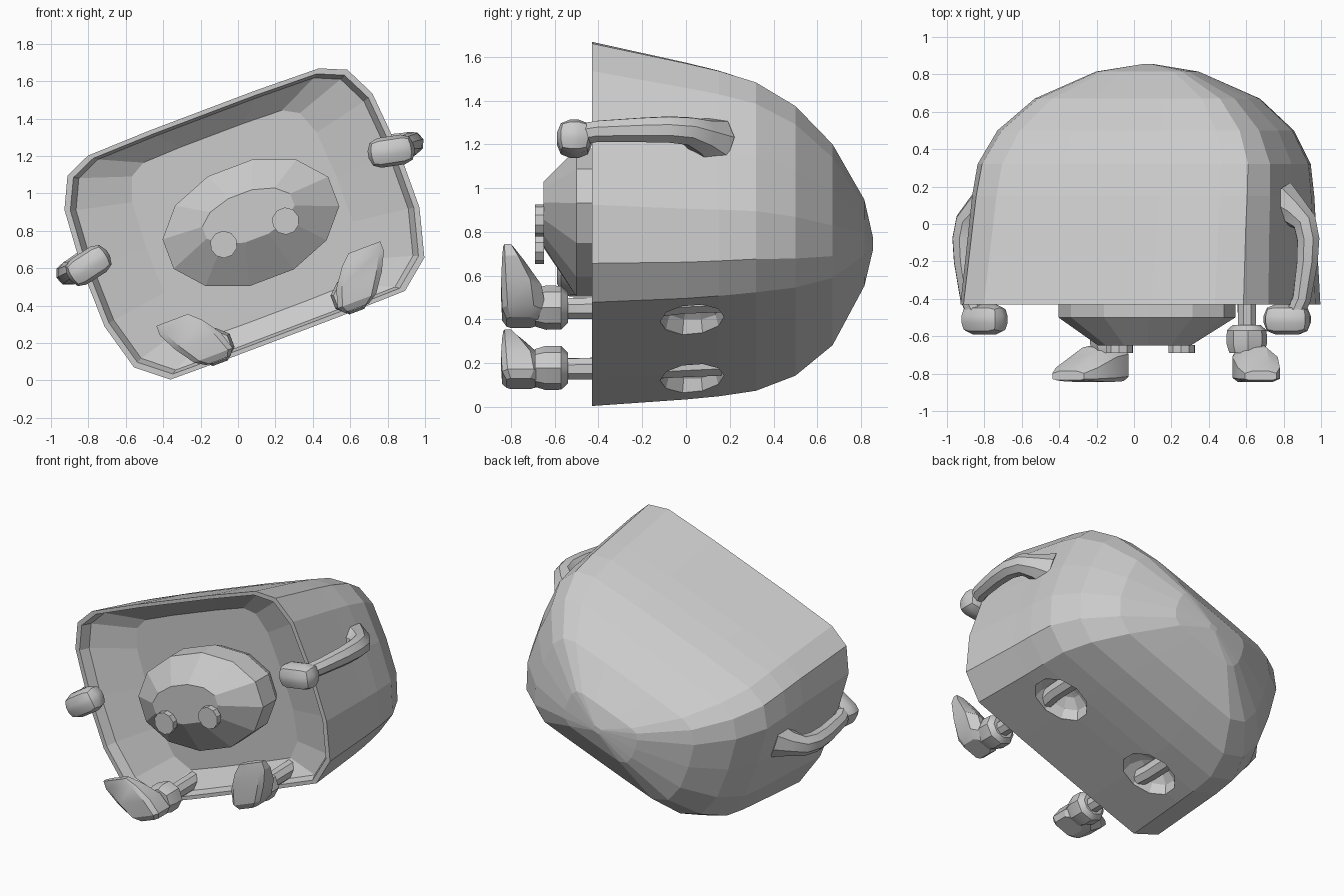
import bpy, bmesh, math
from mathutils import Matrix, Vector

if "Cube" in bpy.data.objects:
    bpy.data.objects.remove(bpy.data.objects["Cube"])

# Everything is built upright and symmetric, then leaned sideways by this matrix
LEAN = Matrix.Translation((0.04, 0, 0.84)) @ Matrix.Rotation(math.radians(-20.7), 4, 'Y')

grey = bpy.data.materials.new("light_grey")
grey.use_nodes = True
grey.diffuse_color = (0.6, 0.6, 0.6, 1)
grey.node_tree.nodes["Principled BSDF"].inputs["Base Color"].default_value = (0.6, 0.6, 0.6, 1)


def finish(name, bm, angle=0):
    """Turn the bmesh into a leaned object; angle 0 keeps its faces flat."""
    bmesh.ops.recalc_face_normals(bm, faces=bm.faces)
    mesh = bpy.data.meshes.new(name)
    bm.to_mesh(mesh)
    bm.free()
    ob = bpy.data.objects.new(name, mesh)
    bpy.context.collection.objects.link(ob)
    mesh.materials.append(grey)
    ob.matrix_world = LEAN
    if angle:
        bpy.ops.object.select_all(action='DESELECT')
        ob.select_set(True)
        bpy.context.view_layer.objects.active = ob
        bpy.ops.object.shade_smooth_by_angle(angle=math.radians(angle))
    return ob


def loft(name, rings, angle=0):
    """Skin a list of equal-length rings and cap both ends."""
    bm = bmesh.new()
    loops = [[bm.verts.new(p) for p in ring] for ring in rings]
    n = len(loops[0])
    for a, b in zip(loops, loops[1:]):
        for i in range(n):
            j = (i + 1) % n
            bm.faces.new((a[i], a[j], b[j], b[i]))
    bm.faces.new(loops[0])
    bm.faces.new(loops[-1])
    return finish(name, bm, angle)


def ellipse(cx, y, cz, rx, rz, n, phase=0.0):
    return [Vector((cx + rx * math.cos(t), y, cz + rz * math.sin(t)))
            for t in (2 * math.pi * i / n + phase for i in range(n))]


def tube(name, path, radii, n=8):
    """Round limb following a path of points."""
    pts = [Vector(p) for p in path]
    rings = []
    for i, p in enumerate(pts):
        d = (pts[min(i + 1, len(pts) - 1)] - pts[max(i - 1, 0)]).normalized()
        side = d.cross(Vector((0, 0, 1))).normalized()
        up = side.cross(d)
        rings.append([p + radii[i] * (side * math.cos(t) + up * math.sin(t))
                      for t in (2 * math.pi * k / n for k in range(n))])
    return loft(name, rings, 35)


def socket_cutter(name, centre, size):
    bm = bmesh.new()
    bmesh.ops.create_uvsphere(bm, u_segments=10, v_segments=6, radius=1)
    bmesh.ops.transform(bm, verts=bm.verts,
                        matrix=Matrix.Translation(centre) @ Matrix.Diagonal((*size, 1)))
    ob = finish(name, bm)
    ob.hide_render = True
    ob.hide_viewport = True
    return ob


def mitten(name, centre, size, tilt):
    """Chunky block with rounded edges."""
    bm = bmesh.new()
    bmesh.ops.create_cube(bm, size=2)
    bmesh.ops.scale(bm, vec=size, verts=bm.verts)
    bmesh.ops.bevel(bm, geom=bm.edges[:], offset=0.062, segments=2, profile=0.5, affect='EDGES')
    bmesh.ops.transform(bm, verts=bm.verts,
                        matrix=Matrix.Translation(centre) @ Matrix.Rotation(tilt, 4, 'Y'))
    return finish(name, bm, 35)


# Shell: rounded-rectangle outline swept from the back tip to the rim, then into a dish
half = [(0.3, 0.645), (0.66, 0.636), (0.8, 0.575), (0.88, 0.41), (0.905, 0.08),
        (0.9, -0.25), (0.83, -0.51), (0.67, -0.64), (0.3, -0.645)]
outline = half + [(-u, v) for u, v in reversed(half)]
stations = [  # y, width scale, height scale, vertical shift
    (0.855, 0.03, 0.03, -0.1), (0.815, 0.3, 0.21, -0.097), (0.67, 0.65, 0.51, -0.105),
    (0.5, 0.85, 0.695, -0.085), (0.32, 0.95, 0.805, -0.063), (0.15, 0.968, 0.865, -0.047),
    (0, 0.975, 0.905, -0.035), (-0.43, 1, 1, 0), (-0.43, 0.968, 0.963, 0),
    (-0.37, 0.935, 0.94, 0), (-0.28, 0.6, 0.78, 0)]
shell = loft("shell", [[(u * su, y, v * sv + dv) for u, v in outline]
                       for y, su, sv, dv in stations])

# Leg sockets sunk into the underside
for s, side in ((1, "left"), (-1, "right")):
    cut = shell.modifiers.new(side + "_socket", 'BOOLEAN')
    cut.operation = 'DIFFERENCE'
    cut.solver = 'EXACT'
    cut.object = socket_cutter(side + "_socket_cutter", (0.38 * s, 0.03, -0.62), (0.19, 0.15, 0.13))

# Face: twelve-sided faceted dome with a flat front
FX = 0.028
PHASE = math.radians(15)
rings = [ellipse(FX, -0.65, 0.03, 0.26, 0.13, 12, PHASE)]
rings += [ellipse(FX, y, -0.008, 0.49 * k, 0.325 * k, 12, PHASE)
          for y, k in ((-0.5, 1), (-0.36, 1), (-0.22, 0.8))]
loft("face", rings)

for s, side in ((1, "left"), (-1, "right")):
    # Eyes
    loft(side + "_eye", [ellipse(FX + 0.177 * s, y, -0.065, 0.073, 0.073, 10)
                         for y in (-0.69, -0.648)])

    # Arm reaching forward, with a flared shoulder and a mitten hand
    arm = [(0.82, 0.12, 0.085), (0.9, 0.07, 0.085), (0.965, 0.01, 0.085), (0.985, -0.08, 0.085),
           (0.98, -0.2, 0.085), (0.95, -0.4, 0.09), (0.9, -0.5, 0.09)]
    tube(side + "_arm", [(x * s, y, z) for x, y, z in arm],
         [0.12, 0.085, 0.068, 0.064, 0.06, 0.052, 0.052])
    mitten(side + "_hand", (0.865 * s, -0.51, 0.085), (0.125, 0.08, 0.08), math.radians(12) * s)

    # Leg running from the socket out of the front, ending in a cuff
    leg = [(0.41, 0.16, -0.53), (0.41, -0.02, -0.54), (0.39, -0.2, -0.56), (0.39, -0.57, -0.565)]
    tube(side + "_leg", [(x * s, y, z) for x, y, z in leg], [0.06, 0.058, 0.055, 0.052])
    loft(side + "_cuff", [ellipse(0.39 * s, y, -0.56, r * 1.1, r, 8, math.pi / 8)
                          for y, r in ((-0.69, 0.085), (-0.64, 0.1), (-0.57, 0.098), (-0.54, 0.07))], 35)

    # Boot: toe up and sheared outward, sole facing forward
    corners = [(1, -0.75), (1, 0.45), (0.5, 1), (-0.5, 1), (-1, 0.45), (-1, -0.75),
               (-0.75, -1), (0.75, -1)]
    rings = []
    for u, v, front, back, w in ((0.395, -0.635, -0.82, -0.67, 0.07), (0.41, -0.6, -0.84, -0.64, 0.11),
                                 (0.46, -0.5, -0.845, -0.66, 0.13), (0.52, -0.4, -0.84, -0.74, 0.12),
                                 (0.55, -0.345, -0.835, -0.785, 0.09)):
        mid, depth = (front + back) / 2, (back - front) / 2
        rings.append([Vector((u * s + w * a, mid + depth * b, v)) for a, b in corners])
    loft(side + "_boot", rings, 25)
